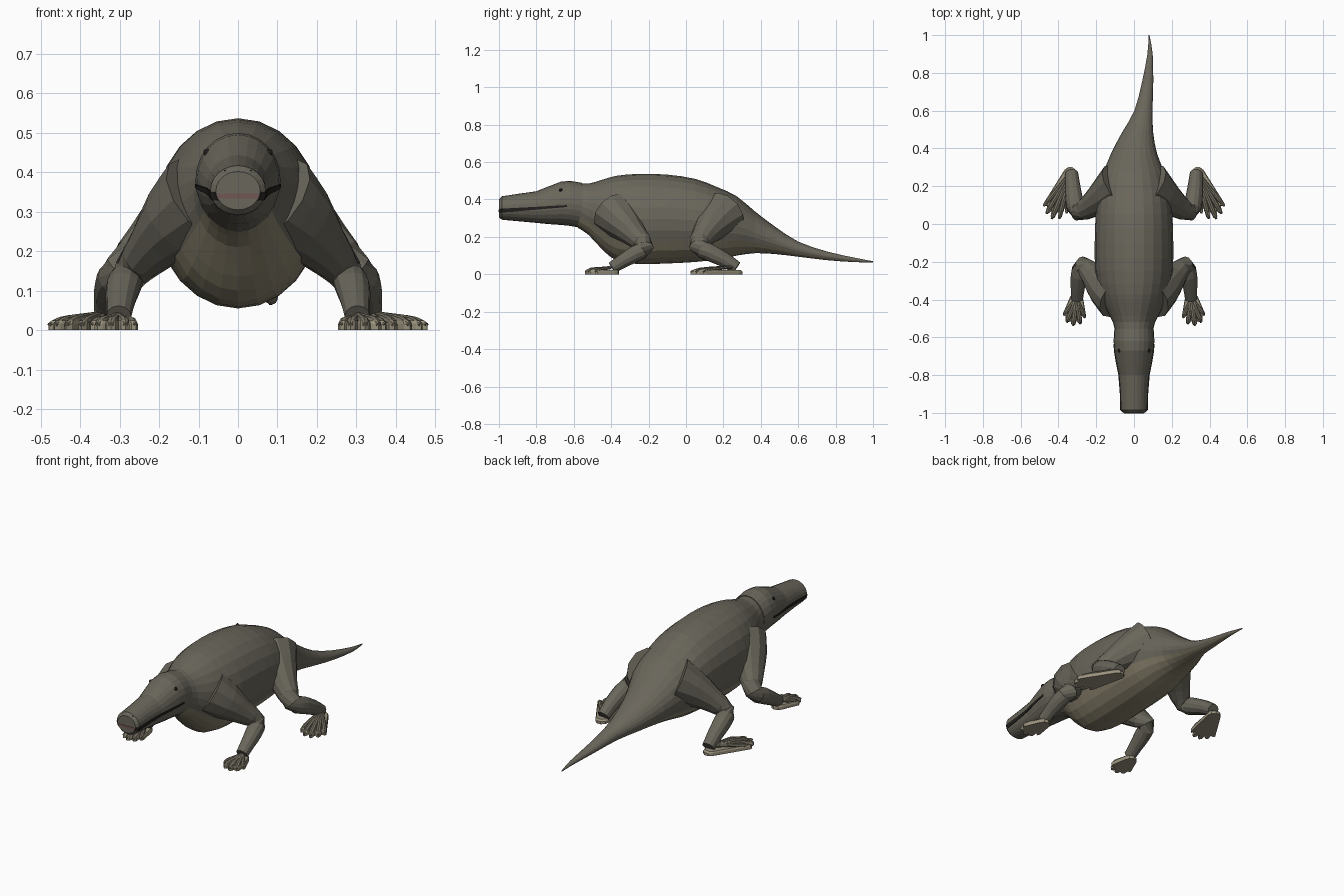
import bpy, bmesh, math
from mathutils import Vector

if "Cube" in bpy.data.objects:
    bpy.data.objects.remove(bpy.data.objects["Cube"])


def material(name, rgb):
    m = bpy.data.materials.new(name)
    m.diffuse_color = (*rgb, 1)
    m.use_nodes = True
    m.node_tree.nodes["Principled BSDF"].inputs["Base Color"].default_value = m.diffuse_color
    return m


HIDE = material("dark hide", (0.142, 0.132, 0.104))
BELLY = material("tan belly", (0.24, 0.212, 0.145))
WEB = material("pale foot", (0.32, 0.285, 0.205))
TOE = material("toe hide", (0.20, 0.18, 0.135))
BLACK = material("mouth black", (0.018, 0.016, 0.014))
PINK = material("mouth pink", (0.17, 0.095, 0.09))


def finish(name, bm, mats, mirror=False):
    bmesh.ops.recalc_face_normals(bm, faces=bm.faces[:])
    me = bpy.data.meshes.new(name)
    bm.to_mesh(me)
    bm.free()
    for m in mats:
        me.materials.append(m)
    ob = bpy.data.objects.new(name, me)
    bpy.context.collection.objects.link(ob)
    if mirror:
        mod = ob.modifiers.new("mirror", "MIRROR")
        mod.use_mirror_merge = False
    return ob


def skin(bm, rings):
    """Bridge successive rings of points and cap both ends."""
    loops = [[bm.verts.new(p) for p in r] for r in rings]
    n = len(loops[0])
    for a, b in zip(loops, loops[1:]):
        for i in range(n):
            j = (i + 1) % n
            bm.faces.new((a[i], a[j], b[j], b[i])).material_index = 0
    bm.faces.new(loops[0])
    bm.faces.new(loops[-1][::-1])
    return loops


def smooth(a, b, c, d, t):
    """Catmull-Rom interpolation of tuples."""
    return tuple(0.5 * (2 * q + (r - p) * t + (2 * p - 5 * q + 4 * r - s) * t * t
                 + (3 * q - p - 3 * r + s) * t ** 3) for p, q, r, s in zip(a, b, c, d))


def refine(rows, steps):
    out = []
    for i in range(len(rows) - 1):
        a, d = rows[max(i - 1, 0)], rows[min(i + 2, len(rows) - 1)]
        out += [smooth(a, rows[i], rows[i + 1], d, k / steps) for k in range(steps)]
    return out + [rows[-1]]


def section(row, n=24):
    y, cx, w, lo, hi = row
    return [(cx + w * math.cos(2 * math.pi * i / n), y,
             (lo + hi) / 2 + (hi - lo) / 2 * math.sin(2 * math.pi * i / n)) for i in range(n)]


# Torso and curved tail: y, centre x, half width, bottom, top
TORSO = [(-.58, 0, .098, .25, .488), (-.52, 0, .112, .21, .485), (-.45, 0, .148, .135, .505),
         (-.37, 0, .182, .072, .527), (-.25, 0, .205, .055, .537), (-.1, 0, .208, .058, .533),
         (.05, 0, .203, .066, .51), (.17, 0, .19, .08, .465), (.27, 0, .162, .10, .418),
         (.37, 0, .123, .113, .335), (.48, .018, .084, .108, .252), (.6, .05, .048, .094, .175),
         (.75, .072, .03, .076, .123), (.9, .085, .014, .065, .089), (1, .08, .002, .064, .07)]
bm = bmesh.new()
skin(bm, [section(r) for r in refine(TORSO, 2)])
bm.faces.ensure_lookup_table()
for k, f in enumerate(bm.faces):
    if 14 <= k % 24 <= 21 and len(f.verts) == 4:      # underside strip
        f.material_index = 1
finish("body_and_tail", bm, [HIDE, BELLY])

# Long blunt head
HEAD = [(-1, 0, .056, .305, .402), (-.985, 0, .07, .292, .417), (-.9, 0, .072, .284, .43),
        (-.8, 0, .08, .275, .444), (-.74, 0, .092, .269, .468), (-.67, 0, .104, .264, .495),
        (-.62, 0, .108, .259, .5), (-.555, 0, .104, .247, .489)]
bm = bmesh.new()
skin(bm, [section(r) for r in HEAD])
finish("head", bm, [HIDE])


def head_point(y, z, lift):
    """Point on the right-hand surface of the head."""
    for a, b in zip(HEAD, HEAD[1:]):
        if a[0] <= y <= b[0]:
            t = (y - a[0]) / (b[0] - a[0])
            _, _, w, lo, hi = [p + (q - p) * t for p, q in zip(a, b)]
            s = (z - (lo + hi) / 2) / ((hi - lo) / 2)
            return Vector((w * math.sqrt(max(0, 1 - s * s)) + lift, y, z))


# Mouth line along each cheek
bm = bmesh.new()
strip = []
for y in (-.999, -.985, -.94, -.9, -.85, -.8, -.74, -.68, -.635):
    t = (y + 1) / .365
    mid, half = .339 + .026 * t, .011 - .006 * t
    strip.append([head_point(y, mid - half, -.004), head_point(y, mid - half, .003),
                  head_point(y, mid + half, .003), head_point(y, mid + half, -.004)])
skin(bm, strip)
finish("mouth_line", bm, [BLACK], True)


def plate(name, size, centre, mat, mirror=False):
    bm = bmesh.new()
    bmesh.ops.create_cube(bm, size=1)
    for v in bm.verts:
        v.co = Vector(a * b + c for a, b, c in zip(v.co, size, centre))
    finish(name, bm, [mat], mirror)


plate("mouth_front", (.104, .004, .013), (0, -1, .34), PINK)


# Eyes and nostrils
def bead(name, pos, r):
    bm = bmesh.new()
    bmesh.ops.create_icosphere(bm, subdivisions=2, radius=r)
    bmesh.ops.translate(bm, verts=bm.verts, vec=pos)
    finish(name, bm, [BLACK], True)


bead("eye", head_point(-.67, .45, -.004), .010)
bead("nostril", (.031, -.987, .402), .005)


def limb(name, rows, mat, n=12, flat=1.0):
    """Tapered tube through (x, y, z, radius) rows."""
    rows = refine(rows, 2)
    pts = [Vector(r[:3]) for r in rows]
    rings = []
    for i, p in enumerate(pts):
        d = (pts[min(i + 1, len(pts) - 1)] - pts[max(i - 1, 0)]).normalized()
        side = d.cross(Vector((0, 0, 1))).normalized()
        up = side.cross(d)
        rings.append([p + rows[i][3] * (side * math.cos(a) + up * flat * math.sin(a))
                      for a in (2 * math.pi * k / n for k in range(n))])
    bm = bmesh.new()
    skin(bm, rings)
    finish(name, bm, [mat], True)


# Bent legs
limb("front_leg", [(.09, -.385, .33, .125), (.155, -.335, .275, .10), (.215, -.275, .21, .068),
                   (.272, -.218, .145, .046), (.291, -.275, .108, .044), (.298, -.34, .07, .037),
                   (.302, -.395, .035, .032)], HIDE)
limb("hind_leg", [(.08, .2, .32, .13), (.15, .15, .275, .10), (.225, .1, .215, .068),
                  (.296, .065, .15, .048), (.316, .125, .118, .047), (.325, .205, .078, .04),
                  (.33, .27, .035, .034)], HIDE)


def foot(name, heel, heading, spread, lengths, hw, height):
    """Webbed sole with five toes; heading is measured from -y towards +x."""
    hx, hy = heel

    def at(deg, r):
        a = math.radians(deg)
        return hx + r * math.sin(a), hy - r * math.cos(a)

    n = len(lengths)
    step = spread / (n - 1)
    outline = [at(heading + a, hw) for a in (100, 140, 180, 220, 260)]
    for i, r in enumerate(lengths):
        a = heading - spread / 2 + i * step
        outline += [at(a - step * .3, r * .95), at(a, r), at(a + step * .3, r * .95)]
        if i < n - 1:
            outline.append(at(a + step / 2, r * .85))
    bm = bmesh.new()
    cx, cy = at(heading, lengths[2] * .4)
    top = [(cx + (x - cx) * .93, cy + (y - cy) * .93, .024) for x, y in outline]
    skin(bm, [[(x, y, 0) for x, y in outline], [(x, y, .015) for x, y in outline], top])
    finish(name + "_web", bm, [WEB], True)
    for i, r in enumerate(lengths):
        a = heading - spread / 2 + i * step
        wide = r * math.radians(step) * .36
        limb(f"{name}_toe_{i + 1}",
             [(*at(a, .012), height, wide * .8), (*at(a, r * .45), height * .82, wide * .9),
              (*at(a, r * .8), .024, wide), (*at(a, r * .99), .014, wide * .45)],
             TOE, 8, .8)


foot("front_foot", (.304, -.392), 7, 60, (.115, .14, .148, .14, .115), .034, .036)
foot("hind_foot", (.338, .268), 22, 34, (.215, .25, .262, .25, .225), .035, .04)
